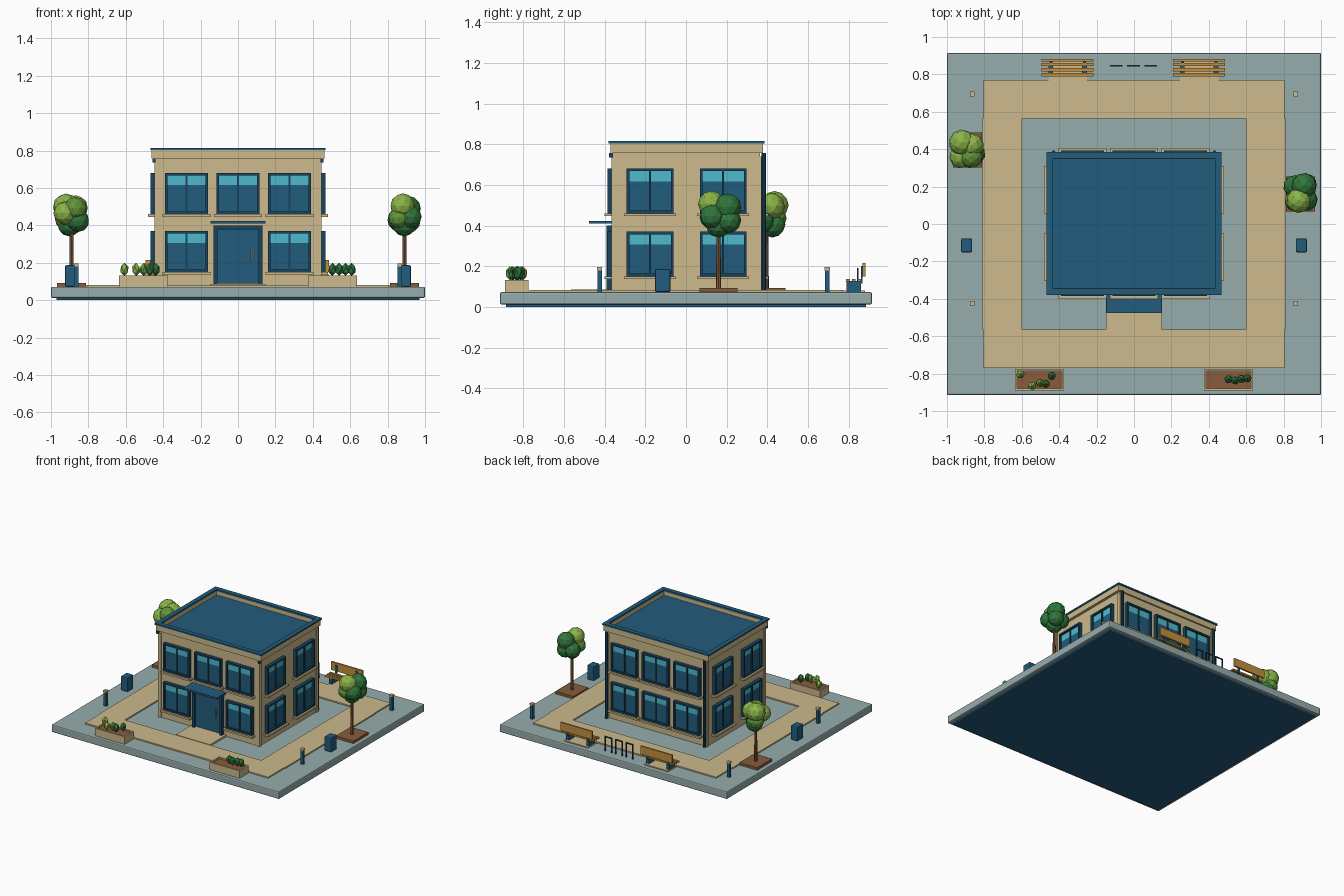
import bpy, bmesh, math, random
from mathutils import Matrix, Vector

random.seed(4)
cube = bpy.data.objects.get("Cube")
if cube:
    bpy.data.objects.remove(cube, do_unlink=True)


def material(name, rgb):
    lin = [((c / 255 + 0.055) / 1.055) ** 2.4 for c in rgb]
    m = bpy.data.materials.new(name)
    m.use_nodes = True
    m.diffuse_color = (*lin, 1)
    m.node_tree.nodes["Principled BSDF"].inputs["Base Color"].default_value = (*lin, 1)
    return m


CONCRETE = material("concrete grey", (150, 172, 172))
TAN = material("sandstone tan", (205, 186, 140))
BLUE = material("steel blue", (34, 92, 124))
NAVY = material("dark frame blue", (25, 68, 94))
TEAL = material("light teal glass", (78, 186, 206))
BROWN = material("earth brown", (136, 92, 60))
WOOD = material("warm wood", (196, 144, 62))
LIGHT = material("light green", (138, 180, 72))
MID = material("mid green", (98, 150, 58))
DARK = material("dark green", (48, 118, 60))


def finish(name, bm, mats, bevel=0):
    mesh = bpy.data.meshes.new(name)
    bm.to_mesh(mesh)
    bm.free()
    for m in mats:
        mesh.materials.append(m)
    ob = bpy.data.objects.new(name, mesh)
    bpy.context.collection.objects.link(ob)
    if bevel:
        mod = ob.modifiers.new("Bevel", 'BEVEL')
        mod.width, mod.segments = bevel, 2
    return ob


def boxes(name, parts, place=Matrix(), bevel=0):
    """One object from boxes given as (material, x range, y range, z range)."""
    bm, mats = bmesh.new(), []
    for mat, *ranges in parts:
        if mat not in mats:
            mats.append(mat)
        mid = Vector([(a + b) / 2 for a, b in ranges])
        size = [b - a for a, b in ranges]
        mtx = place @ Matrix.Translation(mid) @ Matrix.Diagonal((*size, 1))
        verts = bmesh.ops.create_cube(bm, size=1, matrix=mtx)["verts"]
        for f in {f for v in verts for f in v.link_faces}:
            f.material_index = mats.index(mat)
    return finish(name, bm, mats, bevel)


def ring(mat, hx, hy, t, z):
    """Four boxes around a rectangle with half sizes hx, hy and thickness t."""
    return [(mat, (-hx, hx), (s * hy - t * (s > 0), s * hy + t * (s < 0)), z) for s in (-1, 1)] + \
           [(mat, (s * hx - t * (s > 0), s * hx + t * (s < 0)), (t - hy, hy - t), z) for s in (-1, 1)]


def blobs(name, items, subdiv):
    """Faceted foliage from (material, centre, radius, height stretch)."""
    bm, mats = bmesh.new(), []
    for mat, centre, r, stretch in items:
        if mat not in mats:
            mats.append(mat)
        spin = Matrix.Rotation(random.uniform(0, 6), 4, 'Z')
        mtx = Matrix.Translation(centre) @ spin @ Matrix.Diagonal((r, r, r * stretch, 1))
        verts = bmesh.ops.create_icosphere(bm, subdivisions=subdiv, radius=1, matrix=mtx)["verts"]
        for f in {f for v in verts for f in v.link_faces}:
            f.material_index = mats.index(mat)
    return finish(name, bm, mats)


def tube(name, mat, x, y, z0, z1, r0, r1, sides=8):
    bm = bmesh.new()
    bmesh.ops.create_cone(bm, cap_ends=True, segments=sides, radius1=r0, radius2=r1, depth=z1 - z0,
                          matrix=Matrix.Translation((x, y, (z0 + z1) / 2)))
    return finish(name, bm, [mat])


# Ground slab and paths
G = 0.072
boxes("slab_foot", [(BLUE, (-.97, .97), (-.885, .885), (0, .014))])
boxes("ground_slab", [(CONCRETE, (-1, 1), (-.915, .915), (.012, G))], bevel=.008)
path = []
for s in (-1, 1):
    path.append((TAN, (-.805, .805), sorted((s * .565, s * .77)), (G - .01, .082)))
    path.append((TAN, sorted((s * .6, s * .81)), (-.565, .565), (G - .01, .082)))
boxes("path_ring", path)
boxes("entry_path", [(TAN, (-.15, .15), (-.565, -.36), (G - .01, .086))])

# Building shell, with corner pilasters, cornice and recessed roof
BX, BY = .44, .362
SHIFT = Matrix.Translation((0, .003, 0))
boxes("walls", [(TAN, (-BX, BX), (-BY, BY), (G - .01, .765))], SHIFT)
boxes("corner_pilasters", [(TAN, sorted((sx * .42, sx * .447)), sorted((sy * .345, sy * .369)), (G, .74))
                           for sx in (-1, 1) for sy in (-1, 1)], SHIFT)
boxes("cornice", ring(TAN, .462, .375, .03, (.757, .803)), SHIFT)
boxes("roof_cap", ring(BLUE, .469, .383, .036, (.803, .815)), SHIFT)
boxes("roof_deck", [(BLUE, (-.435, .435), (-.35, .35), (.76, .772))], SHIFT)


def window(name, angle, wall, u, z0):
    """Window against a wall; local -y points outwards."""
    w, h, t = .115, .22, .013
    place = SHIFT @ Matrix.Rotation(angle, 4, 'Z') @ Matrix.Translation((u, -wall, z0))
    parts = [(NAVY, sorted((s * w, s * (w - t))), (-.027, .005), (0, h)) for s in (-1, 1)]
    parts += [(NAVY, (t - w, w - t), (-.027, .005), z) for z in ((0, t), (h - t, h))]
    parts += [(NAVY, (-.005, .005), (-.02, .005), (t, h - t)),
              (BLUE, (-w + t, w - t), (-.012, .005), (t, h - t - .05)),
              (TEAL, (-w + t, w - t), (-.012, .005), (h - t - .05, h - t)),
              (TAN, (-.128, .128), (-.042, .005), (-.014, 0))]
    boxes(name, parts, place)


# Windows on all four sides; the door takes the lower front middle
for side, angle, wall, us in (("front", 0, BY, (-.275, 0, .275)), ("back", math.pi, BY, (-.275, 0, .275)),
                              ("right", math.pi / 2, BX, (-.18, .18)), ("left", -math.pi / 2, BX, (-.18, .18))):
    for floor, z0 in (("lower", .15), ("upper", .46)):
        for i, u in enumerate(us):
            if not (side == "front" and floor == "lower" and u == 0):
                window(f"{side}_{floor}_window_{i + 1}", angle, wall, u, z0)

# Entrance
front = -BY
boxes("door", [(BLUE, (-.11, .11), (front - .012, front), (.09, .38)),
               (NAVY, (-.13, -.11), (front - .03, front), (.082, .4)),
               (NAVY, (.11, .13), (front - .03, front), (.082, .4)),
               (NAVY, (-.11, .11), (front - .03, front), (.378, .4)),
               (WOOD, (.068, .074), (front - .026, front - .012), (.21, .275))])
boxes("door_canopy", [(BLUE, (-.148, .148), (-.477, front), (.409, .423))])

# Downpipes on the back corners
for s, side in ((-1, "left"), (1, "right")):
    tube(f"{side}_downpipe", NAVY, s * .43, .383, G, .757, .011, .011)
    boxes(f"{side}_front_bracket", [(NAVY, sorted((s * .44, s * .456)), (-.378, -.36), (.735, .757))])

# Street furniture on both sides
for s, side in ((-1, "left"), (1, "right")):
    boxes(f"{side}_bin", [(BLUE, (s * .895 - .03, s * .895 + .03), (-.152, -.077), (G, .187))], bevel=.008)
    for y, end in ((-.425, "front"), (.695, "back")):
        x = s * .865
        boxes(f"{side}_{end}_bollard", [(BLUE, (x - .011, x + .011), (y - .011, y + .011), (G, .18)),
                                        (TAN, (x - .013, x + .013), (y - .013, y + .013), (.18, .195))])

# Planters with soil and shrubs
SHRUBS = {"left": [(LIGHT, -.607, -.803), (LIGHT, -.545, -.865), (MID, -.503, -.85),
                   (DARK, -.472, -.855), (DARK, -.44, -.812)],
          "right": [(DARK, .505, -.83), (DARK, .54, -.836), (DARK, .575, -.828), (DARK, .607, -.825)]}
for s, side in ((-1, "left"), (1, "right")):
    place = Matrix.Translation((s * .505, -.832, 0))
    boxes(f"{side}_planter", ring(TAN, .131, .058, .011, (G, .132)) +
          [(BROWN, (-.12, .12), (-.047, .047), (G, .122))], place)
    blobs(f"{side}_shrubs", [(m, (x, y, .165), .024, 1.45) for m, x, y in SHRUBS[side]], 1)

# Trees: lobes are offsets from the trunk
TREES = {"left": (-.89, .395, [(LIGHT, (-.03, .04, .5), .07), (LIGHT, (.022, .025, .495), .066),
                               (LIGHT, (-.035, -.035, .465), .062), (MID, (.02, -.035, .49), .062),
                               (DARK, (.035, -.02, .425), .06), (DARK, (-.01, .03, .405), .064),
                               (MID, (-.03, .04, .435), .06)]),
         "right": (.89, .16, [(LIGHT, (-.01, -.035, .505), .066), (DARK, (.02, .045, .49), .068),
                              (DARK, (.03, -.03, .445), .062), (DARK, (-.03, .04, .43), .062),
                              (DARK, (.025, .05, .425), .062), (DARK, (0, 0, .405), .064),
                              (MID, (-.028, -.035, .44), .058)])}
for side, (x, y, lobes) in TREES.items():
    boxes(f"{side}_tree_pit", [(BROWN, (x - .078, x + .078), (y - .094, y + .094), (G - .01, .092))])
    tube(f"{side}_tree_trunk", BROWN, x, y, G, .4, .013, .009)
    blobs(f"{side}_tree_crown", [(m, Vector((x, y, 0)) + Vector(o), r, 1) for m, o, r in lobes], 2)

# Benches facing the building
for x, side in ((-.355, "left"), (.348, "right")):
    parts = [(TAN, (-.103, .103), (.767, .88), (G - .01, .08))]
    parts += [(BLUE, (u - .013, u + .013), (.79, .86), (G, .127)) for u in (-.09, .09)]
    parts += [(WOOD, (-.139, .139), (y - .009, y + .009), (.125, .137)) for y in (.797, .825, .853)]
    parts += [(WOOD, (-.139, .139), (.868, .882), (.15, .215))]
    parts += [(BLUE, (u - .008, u + .008), (.86, .869), (.115, .2)) for u in (-.09, .09)]
    boxes(f"{side}_bench", parts, Matrix.Translation((x, 0, 0)))

# Bicycle hoops
for i, x in enumerate((-.095, -.003, .09)):
    hoop = [(NAVY, (u - .004, u + .004), (.841, .849), (G, .185)) for u in (-.03, .03)]
    hoop.append((NAVY, (-.034, .034), (.841, .849), (.182, .19)))
    boxes(f"bike_hoop_{i + 1}", hoop, Matrix.Translation((x, 0, 0)))
